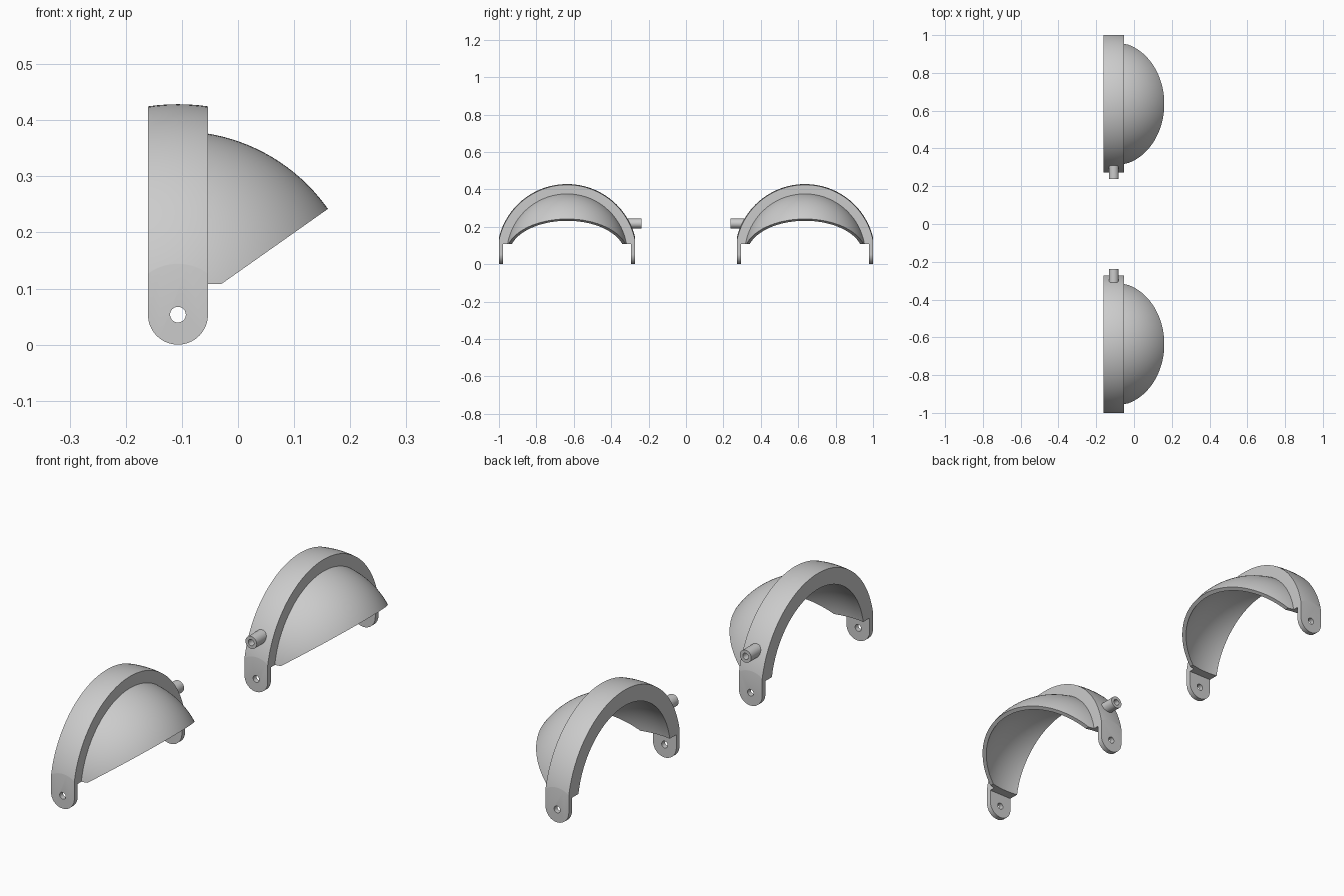
import bpy, bmesh, math
from mathutils import Matrix, Vector

if "Cube" in bpy.data.objects:
    bpy.data.objects.remove(bpy.data.objects["Cube"])

CX, CY, CZ = -0.107, 0.636, 0.0535     # pivot centre of one lid
W = 0.0535                             # half width of the band
ALONG_Y = Matrix.Rotation(math.pi / 2, 4, 'X')


def finish(name, bm):
    bmesh.ops.recalc_face_normals(bm, faces=bm.faces)
    me = bpy.data.meshes.new(name)
    bm.to_mesh(me)
    bm.free()
    ob = bpy.data.objects.new(name, me)
    bpy.context.collection.objects.link(ob)
    return ob


def sphere(name, r):
    bm = bmesh.new()
    bmesh.ops.create_uvsphere(bm, u_segments=128, v_segments=64, radius=r, matrix=ALONG_Y)
    return finish(name, bm)


def prism(name, pts, half):
    """Profile in x/z, extruded along y to +-half."""
    bm = bmesh.new()
    f = bm.faces.new([bm.verts.new((x, -half, z)) for x, z in pts])
    ext = bmesh.ops.extrude_face_region(bm, geom=[f])['geom']
    bmesh.ops.translate(bm, vec=(0, 2 * half, 0),
                        verts=[v for v in ext if isinstance(v, bmesh.types.BMVert)])
    return finish(name, bm)


def rod(name, r, y0, y1, z):
    bm = bmesh.new()
    bmesh.ops.create_cone(bm, cap_ends=True, segments=40, radius1=r, radius2=r, depth=y1 - y0,
                          matrix=Matrix.Translation((0, (y0 + y1) / 2, z)) @ ALONG_Y)
    return finish(name, bm)


def combine(ob, other, op):
    mod = ob.modifiers.new("bool", 'BOOLEAN')
    mod.operation, mod.object, mod.solver = op, other, 'EXACT'
    bpy.context.view_layer.objects.active = ob
    bpy.ops.object.modifier_apply(modifier=mod.name)
    bpy.data.objects.remove(other, do_unlink=True)


# Band with round-ended ears
arc = [(W * math.cos(a), W * math.sin(a))
       for a in (math.pi + math.pi * i / 32 for i in range(33))]
lid = sphere("eyelid_right", 0.375)
combine(lid, prism("band_profile", arc + [(W, 0.5), (-W, 0.5)], 0.364), 'INTERSECT')

# Domed visor, cut on a slope through the pivot
visor = sphere("visor", 0.327)
combine(visor, prism("visor_profile", [(0, 0.055), (0.078, 0.055), (0.425, 0.2997),
                                       (0.425, 0.5), (0, 0.5)], 0.45), 'INTERSECT')
combine(lid, visor, 'UNION')

# Linkage peg on the inner side
combine(lid, rod("peg", 0.026, -0.397, -0.325, 0.164), 'UNION')

# Hollow inside, thin ears, pivot holes and peg bore
combine(lid, sphere("hollow", 0.31), 'DIFFERENCE')
combine(lid, prism("ear_gap", [(-0.07, -0.1), (0.07, -0.1), (0.07, 0.055), (-0.07, 0.055)],
                   0.343), 'DIFFERENCE')
combine(lid, rod("pivot_hole", 0.014, -0.5, 0.5, 0), 'DIFFERENCE')
combine(lid, rod("peg_bore", 0.013, -0.45, -0.33, 0.164), 'DIFFERENCE')
lid.data.transform(Matrix.Translation(Vector((CX, CY, CZ))))

# Mirrored second lid
twin = lid.copy()
twin.name = "eyelid_left"
twin.data = lid.data.copy()
bpy.context.collection.objects.link(twin)
twin.data.transform(Matrix.Scale(-1, 4, (0, 1, 0)))
twin.data.flip_normals()

for ob in (lid, twin):
    bpy.ops.object.select_all(action='DESELECT')
    ob.select_set(True)
    bpy.context.view_layer.objects.active = ob
    bpy.ops.object.shade_smooth_by_angle(angle=math.radians(20))
